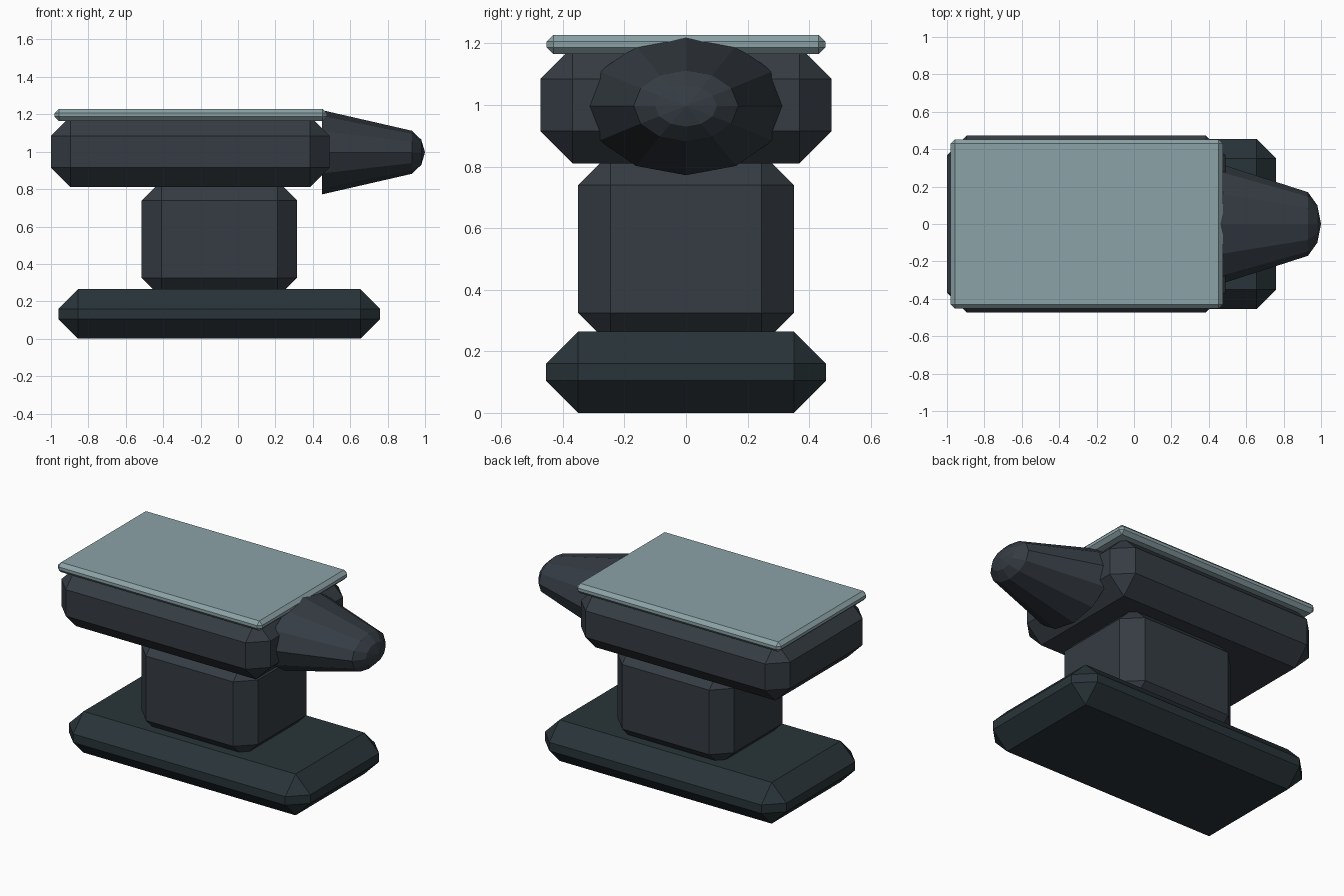
import bpy, bmesh
from math import sin, cos, pi

if "Cube" in bpy.data.objects:
    bpy.data.objects.remove(bpy.data.objects["Cube"])


def material(name, rgb):
    m = bpy.data.materials.new(name)
    m.diffuse_color = (*rgb, 1)
    m.use_nodes = True
    m.node_tree.nodes["Principled BSDF"].inputs["Base Color"].default_value = m.diffuse_color
    return m


iron = material("dark_iron", (0.035, 0.045, 0.056))
base_iron = material("base_iron", (0.022, 0.034, 0.040))
steel = material("worn_steel", (0.26, 0.36, 0.38))


def finish(name, bm, mat):
    bmesh.ops.recalc_face_normals(bm, faces=bm.faces)
    me = bpy.data.meshes.new(name)
    bm.to_mesh(me)
    bm.free()
    me.materials.append(mat)
    ob = bpy.data.objects.new(name, me)
    bpy.context.collection.objects.link(ob)
    return ob


def chamfer_box(name, x, y, z, bevel, mat):
    """Box with x and z ranges, half width y and one-step chamfers."""
    bm = bmesh.new()
    bmesh.ops.create_cube(bm, size=1)
    for v in bm.verts:
        v.co = (x[v.co.x > 0], y if v.co.y > 0 else -y, z[v.co.z > 0])
    bmesh.ops.bevel(bm, geom=bm.edges[:], offset=bevel, segments=1,
                    profile=0.5, affect='EDGES')
    return finish(name, bm, mat)


# stacked blocks and the striking plate
chamfer_box("base", (-0.96, 0.76), 0.455, (0.0, 0.265), 0.105, base_iron)
chamfer_box("waist", (-0.515, 0.315), 0.35, (0.22, 0.845), 0.105, iron)
chamfer_box("body", (-1.0, 0.49), 0.473, (0.81, 1.19), 0.105, iron)
chamfer_box("face_plate", (-0.98, 0.475), 0.453, (1.165, 1.228), 0.022, steel)

# horn: 12-sided elliptical cone with a rounded tip
bm = bmesh.new()
N = 12
rings = []
for x, ry, rz in ((0.45, 0.325, 0.225), (0.93, 0.17, 0.115), (0.98, 0.1, 0.067)):
    rings.append([bm.verts.new((x, ry * cos(2 * pi * i / N),
                                0.997 + rz * sin(2 * pi * i / N))) for i in range(N)])
tip = bm.verts.new((1.0, 0, 0.997))
bm.faces.new(rings[0])
for i in range(N):
    j = (i + 1) % N
    for a, b in zip(rings, rings[1:]):
        bm.faces.new((a[i], a[j], b[j], b[i]))
    bm.faces.new((rings[-1][i], rings[-1][j], tip))
finish("horn", bm, iron)
